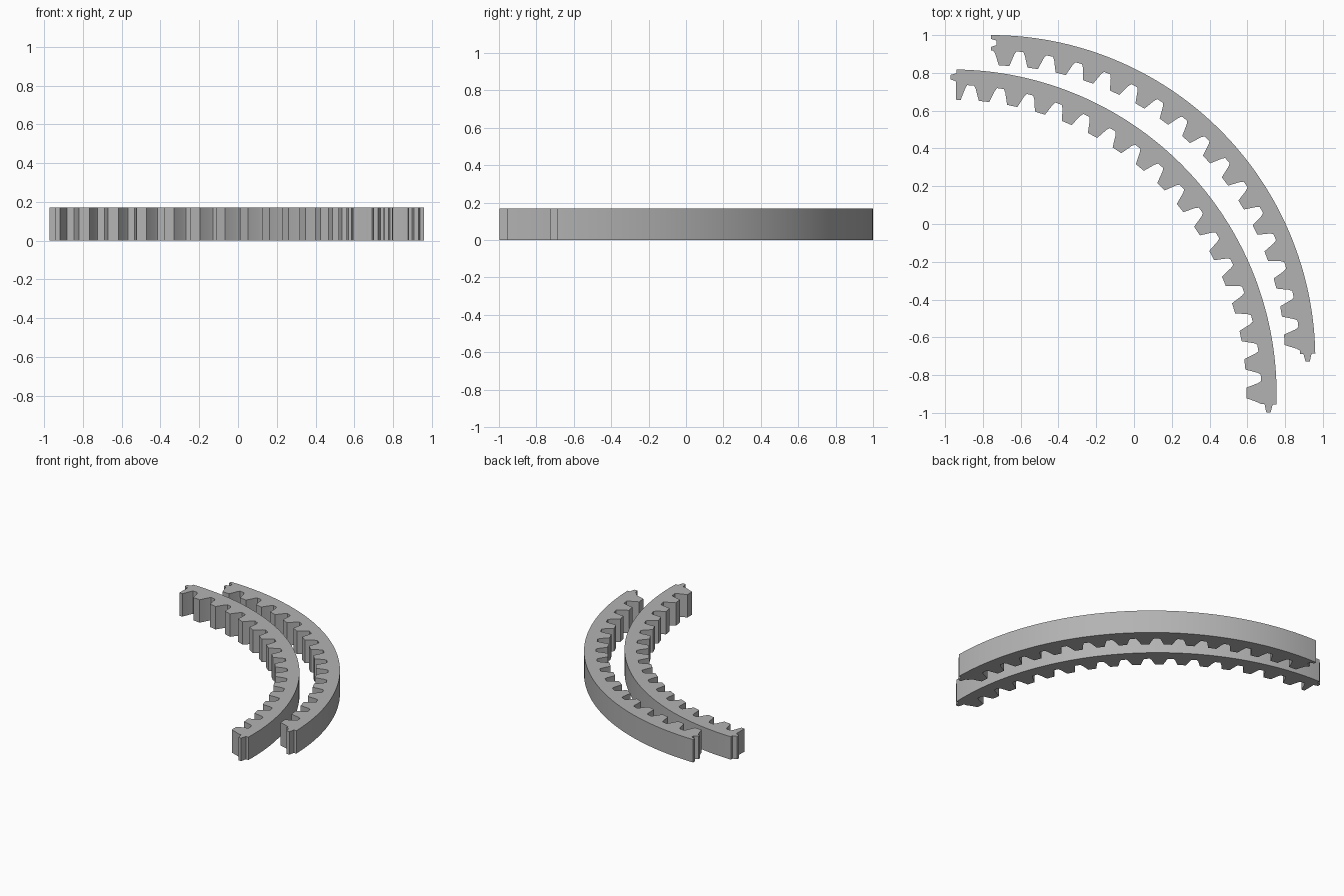
import bpy, bmesh
from math import radians, sin, cos

cube = bpy.data.objects.get("Cube")
if cube:
    bpy.data.objects.remove(cube)

HEIGHT = 0.17
R_OUT, R_ROOT, R_TIP = 1.718, 1.637, 1.558
PITCH = 5.57  # degrees between teeth

grey = bpy.data.materials.new("plain_grey")
grey.use_nodes = True
GREY = (0.45, 0.45, 0.45, 1)
grey.diffuse_color = GREY
grey.node_tree.nodes["Principled BSDF"].inputs["Base Color"].default_value = GREY

# Half of one tooth: (degrees from its middle, radius)
HALF_TOOTH = [(2.15, R_ROOT), (1.8, 1.62), (1.02, R_TIP)]
TOOTH = [(-a, r) for a, r in HALF_TOOTH] + HALF_TOOTH[::-1]


def connector(angle, depth):
    """Tapered joint on an end face, listed from the outside in."""
    return [(angle, 1.698), (angle + depth, 1.689),
            (angle + depth, 1.666), (angle, 1.655)]


def rack_segment(name, centre, start, end, first, count, start_joint, end_joint):
    """Curved rack; angles run clockwise from the back."""
    # Outer rim, then the end joint
    steps = 96
    outline = [(start + (end - start) * i / steps, R_OUT) for i in range(steps + 1)]
    outline += connector(end, end_joint)
    outline.append((end, R_ROOT))
    # Inner teeth, clipped at the end faces
    teeth = [(first + PITCH * k + a, r) for k in range(count) for a, r in TOOTH]
    inner = [p for p in teeth if start < p[0] < end]
    if abs(first - start) < 1:
        inner.insert(0, (start, R_TIP))
    else:
        inner.insert(0, (start, R_ROOT))
    outline += inner[::-1]
    # Start joint, from the inside out
    outline += connector(start, start_joint)[::-1]

    bm = bmesh.new()
    verts = [bm.verts.new((centre[0] + r * sin(radians(a)),
                           centre[1] + r * cos(radians(a)), 0)) for a, r in outline]
    base = bm.faces.new(verts)
    top = bmesh.ops.extrude_face_region(bm, geom=[base], use_keep_orig=True)
    moved = [g for g in top["geom"] if isinstance(g, bmesh.types.BMVert)]
    bmesh.ops.translate(bm, verts=moved, vec=(0, 0, HEIGHT))
    bmesh.ops.recalc_face_normals(bm, faces=bm.faces)
    mesh = bpy.data.meshes.new(name)
    bm.to_mesh(mesh)
    bm.free()
    mesh.materials.append(grey)
    obj = bpy.data.objects.new(name, mesh)
    bpy.context.collection.objects.link(obj)
    bpy.ops.object.select_all(action='DESELECT')
    obj.select_set(True)
    bpy.context.view_layer.objects.active = obj
    bpy.ops.object.shade_smooth_by_angle(angle=radians(15))


# Outer segment: socket at one end, tab at the other
rack_segment("outer_gear_segment", (-0.758, -0.718), 0, 88.95, 2.6, 16, 1.05, 1.35)
# Inner segment: a tab at each end
rack_segment("inner_gear_segment", (-0.963, -0.90), 0.75, 91.87, 0.66, 17, -1.05, 1.45)
